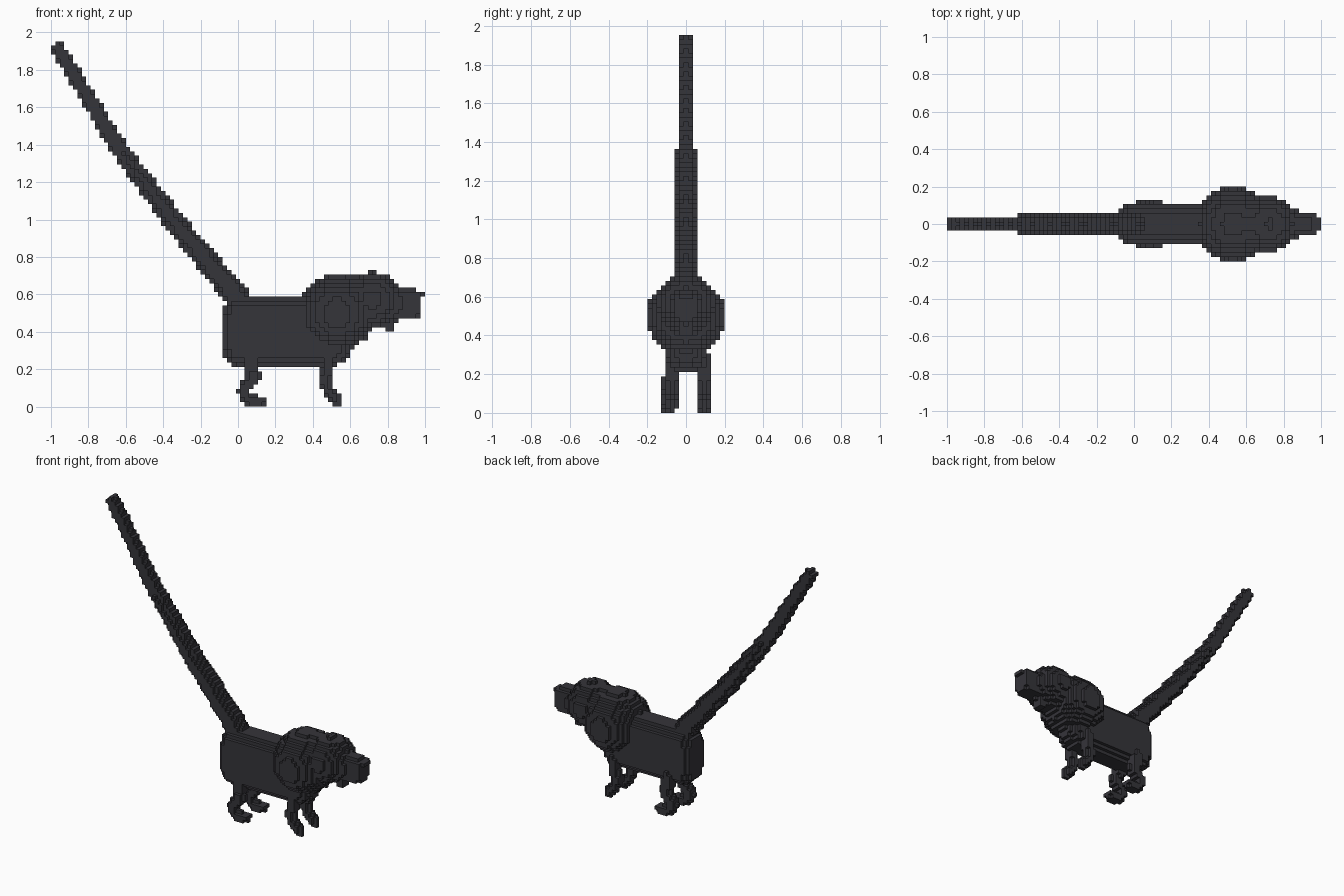
import bpy, bmesh
from mathutils import Vector

if "Cube" in bpy.data.objects:
    bpy.data.objects.remove(bpy.data.objects["Cube"])

V = 2 / 85  # block size

mat = bpy.data.materials.new("charcoal")
mat.use_nodes = True
COL = (0.036, 0.035, 0.042, 1)
mat.diffuse_color = COL
mat.node_tree.nodes["Principled BSDF"].inputs["Base Color"].default_value = COL


# Solid shapes, each returning a test for whether a point lies inside
def ball(c, r):
    return lambda p: (p - Vector(c)).length <= r


def rounded_box(lo, hi, r=0.0):
    lo, hi = Vector(lo), Vector(hi)

    def inside(p):
        d = [max(l + r - a, a - h + r, 0) for a, l, h in zip(p, lo, hi)]
        return Vector(d).length <= r + 1e-6
    return inside


def limb(points, r0, r1):
    pts = [Vector(q) for q in points]
    n = len(pts) - 1

    def inside(p):
        for s in range(n):
            a, d = pts[s], pts[s + 1] - pts[s]
            t = min(1, max(0, (p - a).dot(d) / d.length_squared))
            if (p - a - d * t).length <= r0 + (r1 - r0) * (s + t) / n:
                return True
        return False
    return inside


def hind_leg(y_thigh, y_shin):
    return limb([(0.065, y_thigh, 0.27), (0.07, y_thigh, 0.20), (0.09, y_shin, 0.16),
                 (0.03, y_shin, 0.09), (0.06, y_shin, 0.03), (0.125, y_shin, 0.028)],
                0.037, 0.03)


def front_leg(y):
    path = [(0.485, 0.27), (0.48, 0.18), (0.46, 0.135), (0.48, 0.08), (0.53, 0.034)]
    return limb([(x, y, z) for x, z in path], 0.036, 0.026)


parts = [
    ("body", rounded_box((-0.092, -0.112, 0.215), (0.60, 0.112, 0.584), 0.10)),
    ("mane", ball((0.53, 0, 0.5), 0.204)),
    ("neck", limb([(0.55, 0, 0.55), (0.72, 0, 0.56)], 0.145, 0.14)),
    ("head", ball((0.72, 0, 0.57), 0.15)),
    ("cheeks", limb([(0.78, 0, 0.55), (0.91, 0, 0.545)], 0.122, 0.062)),
    ("snout", rounded_box((0.84, -0.058, 0.463), (0.973, 0.058, 0.627), 0.03)),
    ("nose", rounded_box((0.90, -0.036, 0.595), (1.0, 0.036, 0.613))),
    ("chin", rounded_box((0.78, -0.04, 0.40), (0.83, 0.04, 0.46))),
    ("tail", limb([(0.0, 0, 0.58), (-0.35, 0, 1.0), (-0.65, 0, 1.40),
                   (-0.962, 0, 1.915)], 0.065, 0.037)),
    ("hind_leg_left", hind_leg(4 * V, 4 * V)),
    ("hind_leg_right", hind_leg(-3 * V, -4 * V)),
    ("front_leg_left", front_leg(4 * V)),
    ("front_leg_right", front_leg(-3 * V)),
]

# Fill the block grid; the first part to claim a cell owns it
owner = {}
for i in range(-42, 43):
    for j in range(-9, 10):
        for k in range(83):
            p = Vector((i * V, j * V, (k + 0.5) * V))
            for name, test in parts:
                if test(p):
                    owner[i, j, k] = name
                    break


# Build the visible block faces of one part
def build(name):
    bm = bmesh.new()
    verts = {}

    def vert(q):
        if q not in verts:
            verts[q] = bm.verts.new((q[0] * V / 2, q[1] * V / 2, q[2] * V / 2))
        return verts[q]

    for cell, part in owner.items():
        if part != name:
            continue
        centre = (2 * cell[0], 2 * cell[1], 2 * cell[2] + 1)
        for axis in range(3):
            for sign in (-1, 1):
                near = list(cell)
                near[axis] += sign
                if tuple(near) in owner:
                    continue
                ring = []
                for u, w in ((-1, -1), (1, -1), (1, 1), (-1, 1))[::sign]:
                    q = list(centre)
                    q[axis] += sign
                    q[(axis + 1) % 3] += u
                    q[(axis + 2) % 3] += w
                    ring.append(vert(tuple(q)))
                bm.faces.new(ring)
    mesh = bpy.data.meshes.new(name)
    bm.to_mesh(mesh)
    bm.free()
    mesh.materials.append(mat)
    bpy.context.collection.objects.link(bpy.data.objects.new(name, mesh))


for name, _ in parts:
    build(name)
